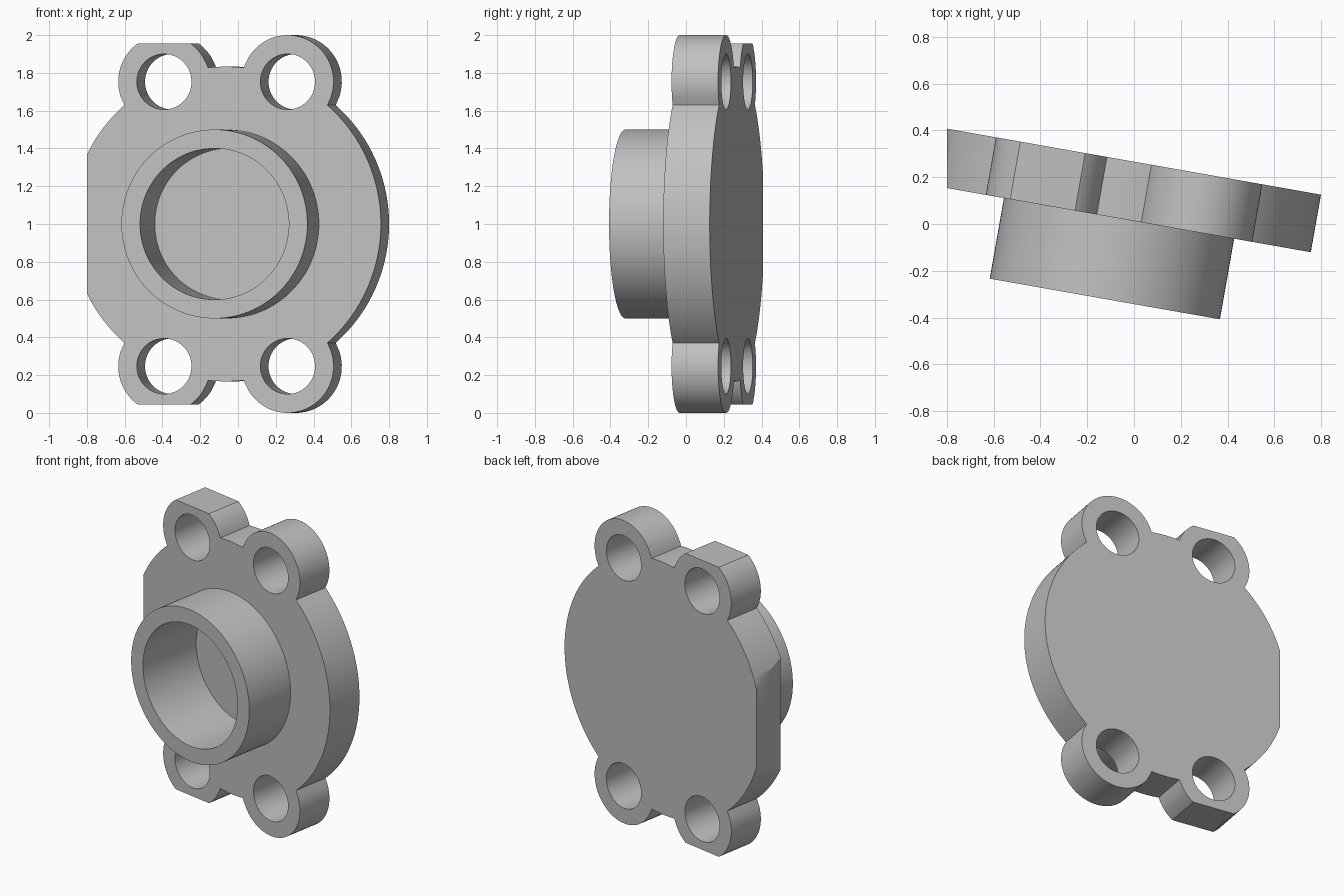
import bpy, bmesh, math
from mathutils import Matrix, Vector

cube = bpy.data.objects.get("Cube")
if cube:
    bpy.data.objects.remove(cube, do_unlink=True)

# Main dimensions
THICK = 0.25
DISC_R = 0.833
LUG_R, HOLE_R = 0.247, 0.147
LUG_X, LUG_Z = 0.332, 0.753
TRIM_Z = 0.956           # flat on the left pair of lugs
COLLAR_R, BORE_R = 0.5, 0.4
COLLAR_LEN, BORE_FLOOR = 0.35, 0.1
CUT_X = -0.8             # flat on the side of the disc
SEG = 128
PLACE = Matrix.Translation((-0.064, 0.024, 1)) @ Matrix.Rotation(math.radians(-10), 4, "Z")

LUGS = [(sx * LUG_X, sz * LUG_Z) for sx in (-1, 1) for sz in (-1, 1)]

metal = bpy.data.materials.new("plain_grey")
metal.use_nodes = True
grey = (0.53, 0.53, 0.53, 1)
metal.diffuse_color = grey
metal.node_tree.nodes["Principled BSDF"].inputs["Base Color"].default_value = grey


def circle(radius, cx=0, cz=0, count=SEG):
    steps = [2 * math.pi * i / count for i in range(count)]
    return [(cx + radius * math.cos(a), cz + radius * math.sin(a)) for a in steps]


def outline():
    """Disc merged with four lugs, traced around the centre."""
    dist = math.hypot(LUG_X, LUG_Z)
    spread = math.acos((DISC_R ** 2 + dist ** 2 - LUG_R ** 2) / (2 * DISC_R * dist))
    half_flat = math.sqrt(LUG_R ** 2 - (TRIM_Z - LUG_Z) ** 2)
    angles = [2 * math.pi * i / 360 for i in range(360)]
    for x, z in LUGS:
        mid = math.atan2(z, x)
        angles += [mid - spread, mid + spread]
        if x < 0:
            angles += [math.atan2(math.copysign(TRIM_Z, z), x + s * half_flat) for s in (-1, 1)]
    points = []
    for a in sorted({round(a % (2 * math.pi), 5) for a in angles}):
        c, s = math.cos(a), math.sin(a)
        r = DISC_R
        for x, z in LUGS:
            along, across = x * c + z * s, x * s - z * c
            if along > 0 and abs(across) < LUG_R:
                r = max(r, along + math.sqrt(LUG_R ** 2 - across ** 2))
        if c < 0 and abs(s) * r > TRIM_Z:
            r = TRIM_Z / abs(s)
        points.append((r * c, r * s))
    return points


def add_loop(bm, points, y):
    verts = [bm.verts.new((x, y, z)) for x, z in points]
    edges = [bm.edges.new((v, verts[i - 1])) for i, v in enumerate(verts)]
    return verts, edges


def add_wall(bm, a, b):
    for i in range(len(a)):
        bm.faces.new((a[i - 1], a[i], b[i], b[i - 1]))


def finish(bm, name):
    bmesh.ops.recalc_face_normals(bm, faces=bm.faces[:])
    mesh = bpy.data.meshes.new(name)
    bm.to_mesh(mesh)
    bm.free()
    mesh.materials.append(metal)
    obj = bpy.data.objects.new(name, mesh)
    bpy.context.scene.collection.objects.link(obj)
    bpy.ops.object.select_all(action="DESELECT")
    obj.select_set(True)
    bpy.context.view_layer.objects.active = obj
    bpy.ops.object.shade_smooth_by_angle(angle=math.radians(25))


# Flange plate with four bolt holes
bm = bmesh.new()
front_edges, back_edges = [], []
for points in [outline()] + [circle(HOLE_R, x, z, 64) for x, z in LUGS]:
    front, fe = add_loop(bm, points, 0)
    back, be = add_loop(bm, points, THICK)
    add_wall(bm, front, back)
    front_edges += fe
    back_edges += be
front_edges += add_loop(bm, circle(COLLAR_R), 0)[1]
for edges, facing in ((front_edges, -1), (back_edges, 1)):
    bmesh.ops.triangle_fill(bm, edges=edges, use_beauty=True, normal=(0, facing, 0))
bm.transform(PLACE)

# Side flat
cut = bmesh.ops.bisect_plane(bm, geom=bm.verts[:] + bm.edges[:] + bm.faces[:], dist=1e-5,
                             plane_co=Vector((CUT_X, 0, 0)), plane_no=Vector((-1, 0, 0)),
                             clear_outer=True)
rim = [e for e in cut["geom_cut"] if isinstance(e, bmesh.types.BMEdge)]
bmesh.ops.edgeloop_fill(bm, edges=rim)
finish(bm, "flange_plate")

# Collar with a blind bore
bm = bmesh.new()
profile = [(COLLAR_R, 0), (COLLAR_R, -COLLAR_LEN), (BORE_R, -COLLAR_LEN), (BORE_R, BORE_FLOOR)]
rings = [add_loop(bm, circle(r), y)[0] for r, y in profile]
for a, b in zip(rings, rings[1:]):
    add_wall(bm, a, b)
bm.faces.new(rings[-1])
bm.transform(PLACE)
finish(bm, "collar")
